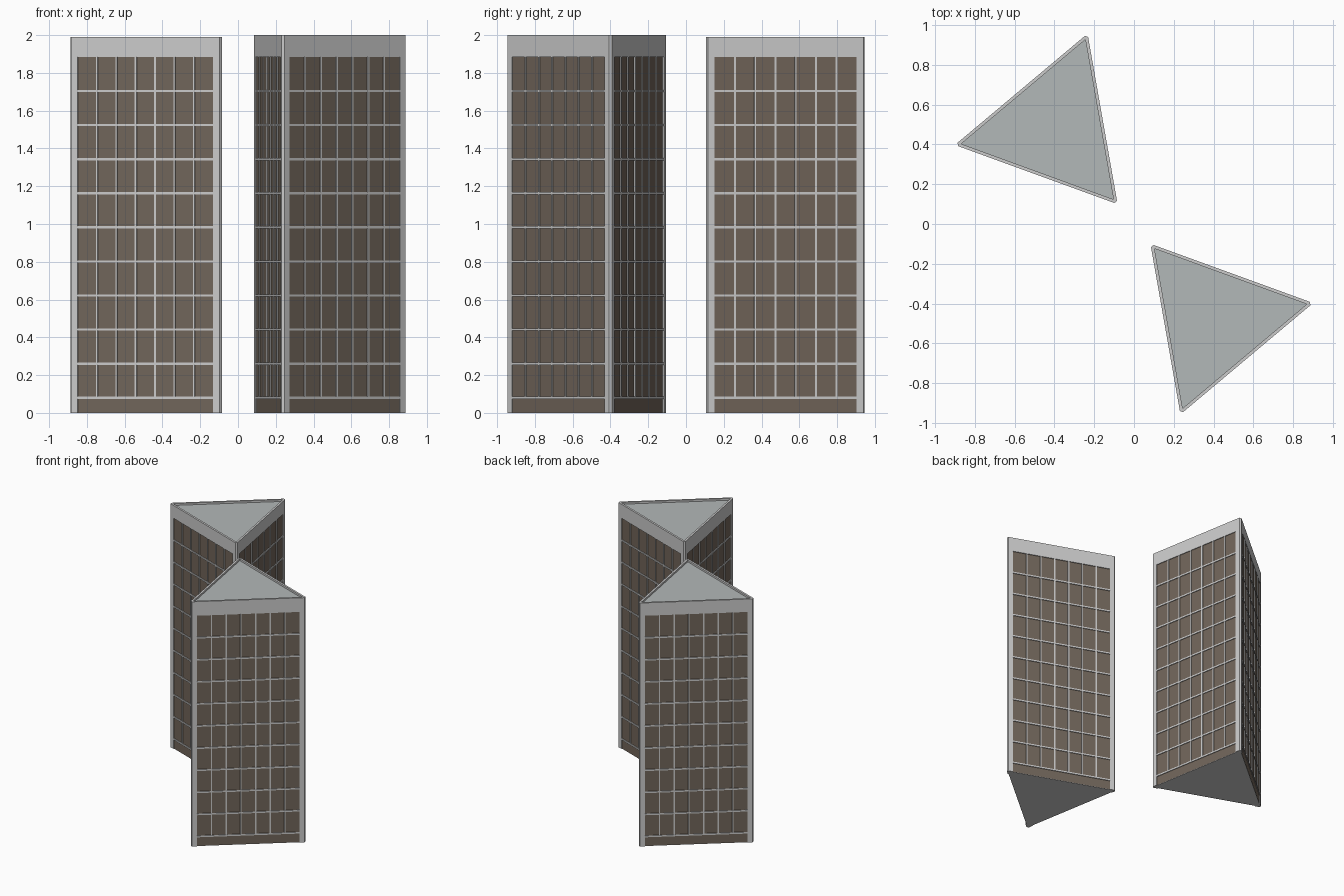
import bpy, bmesh
from math import radians, sqrt
from mathutils import Vector, Matrix

if "Cube" in bpy.data.objects:
    bpy.data.objects.remove(bpy.data.objects["Cube"])

APO = 0.251      # distance from tower axis to each facade
FACE = 0.835     # facade length between the cut corners
WIN = 0.764      # glazed width
DEEP = 0.006     # glass set back behind the frame
COLS, ROWS = 7, 10
Z0, STEP = 0.08, 0.1805
Z_BAND = Z0 + ROWS * STEP


def material(name, rgb):
    m = bpy.data.materials.new(name)
    m.diffuse_color = (*rgb, 1)
    m.use_nodes = True
    m.node_tree.nodes["Principled BSDF"].inputs["Base Color"].default_value = m.diffuse_color
    return m


GLASS = material("brown_glass", (0.165, 0.13, 0.102))
FRAME = material("pale_frame", (0.52, 0.52, 0.52))
ROOF = material("roof_grey", (0.45, 0.48, 0.48))


def add_prism(bm, pts, z0, z1):
    """Extrude a counter-clockwise outline from z0 to z1."""
    lo = [bm.verts.new((x, y, z0)) for x, y in pts]
    hi = [bm.verts.new((x, y, z1)) for x, y in pts]
    n = len(pts)
    bm.faces.new(lo[::-1])
    bm.faces.new(hi)
    for i in range(n):
        j = (i + 1) % n
        bm.faces.new((lo[i], lo[j], hi[j], hi[i]))


def outline(inset):
    """Triangle with cut corners, moved inwards by inset."""
    a = APO - inset
    half = max(FACE / 2 - inset / sqrt(3), 0.01)
    pts = []
    for k in range(3):
        rot = Matrix.Rotation(radians(10 + 120 * k), 2)
        pts += [rot @ Vector((a, -half)), rot @ Vector((a, half))]
    return pts


def finish(name, bm, mat, place):
    bmesh.ops.recalc_face_normals(bm, faces=bm.faces)
    mesh = bpy.data.meshes.new(name)
    bm.to_mesh(mesh)
    bm.free()
    mesh.materials.append(mat)
    ob = bpy.data.objects.new(name, mesh)
    ob.matrix_world = place
    bpy.context.collection.objects.link(ob)


def tower(tag, place, height):
    # base plate and glass core
    bm = bmesh.new()
    add_prism(bm, outline(DEEP), 0, 0.003)
    finish(tag + "_base", bm, FRAME, place)
    bm = bmesh.new()
    add_prism(bm, outline(DEEP), 0.003, Z_BAND)
    finish(tag + "_glass", bm, GLASS, place)

    # solid corner posts
    bm = bmesh.new()
    for k in range(3):
        r0 = Matrix.Rotation(radians(10 + 120 * k), 2)
        r1 = Matrix.Rotation(radians(130 + 120 * k), 2)
        inner = APO - 2 * DEEP
        add_prism(bm, [r0 @ Vector((inner, WIN / 2)), r0 @ Vector((APO, WIN / 2)),
                       r0 @ Vector((APO, FACE / 2)), r1 @ Vector((APO, -FACE / 2)),
                       r1 @ Vector((APO, -WIN / 2)), r1 @ Vector((inner, -WIN / 2))], 0, Z_BAND)
    finish(tag + "_corner_posts", bm, FRAME, place)

    # window bars on the three facades
    bm = bmesh.new()
    for k in range(3):
        rot = Matrix.Rotation(radians(10 + 120 * k), 2)

        def bar(y0, y1, z0, z1):
            x0 = APO - DEEP - 0.002
            add_prism(bm, [rot @ Vector(p) for p in
                           ((x0, y0), (APO, y0), (APO, y1), (x0, y1))], z0, z1)

        for i in range(1, COLS):
            y = -WIN / 2 + WIN * i / COLS
            bar(y - 0.005, y + 0.005, Z0, Z_BAND)
        for j in range(ROWS):
            z = Z0 + j * STEP
            bar(-WIN / 2, WIN / 2, z - 0.006, z + 0.006)
    finish(tag + "_window_bars", bm, FRAME, place)

    # top band, with a raised parapet rim around the roof
    roof_z = height - 0.015
    bm = bmesh.new()
    rings = []
    for inset, z in ((0, Z_BAND), (0, height), (0.016, height), (0.016, roof_z - 0.005)):
        rings.append([bm.verts.new((p.x, p.y, z)) for p in outline(inset)])
    bm.faces.new(rings[0][::-1])
    bm.faces.new(rings[3])
    for a, b in zip(rings, rings[1:]):
        for i in range(6):
            j = (i + 1) % 6
            bm.faces.new((a[i], a[j], b[j], b[i]))
    finish(tag + "_top_band", bm, FRAME, place)

    bm = bmesh.new()
    add_prism(bm, outline(0.016), roof_z - 0.005, roof_z)
    finish(tag + "_roof", bm, ROOF, place)


# two towers, the second turned half way round
back = Matrix.Translation((-0.405, 0.484, 0))
tower("back_tower", back, 1.99)
tower("front_tower", Matrix.Rotation(radians(180), 4, 'Z') @ back, 2.0)
